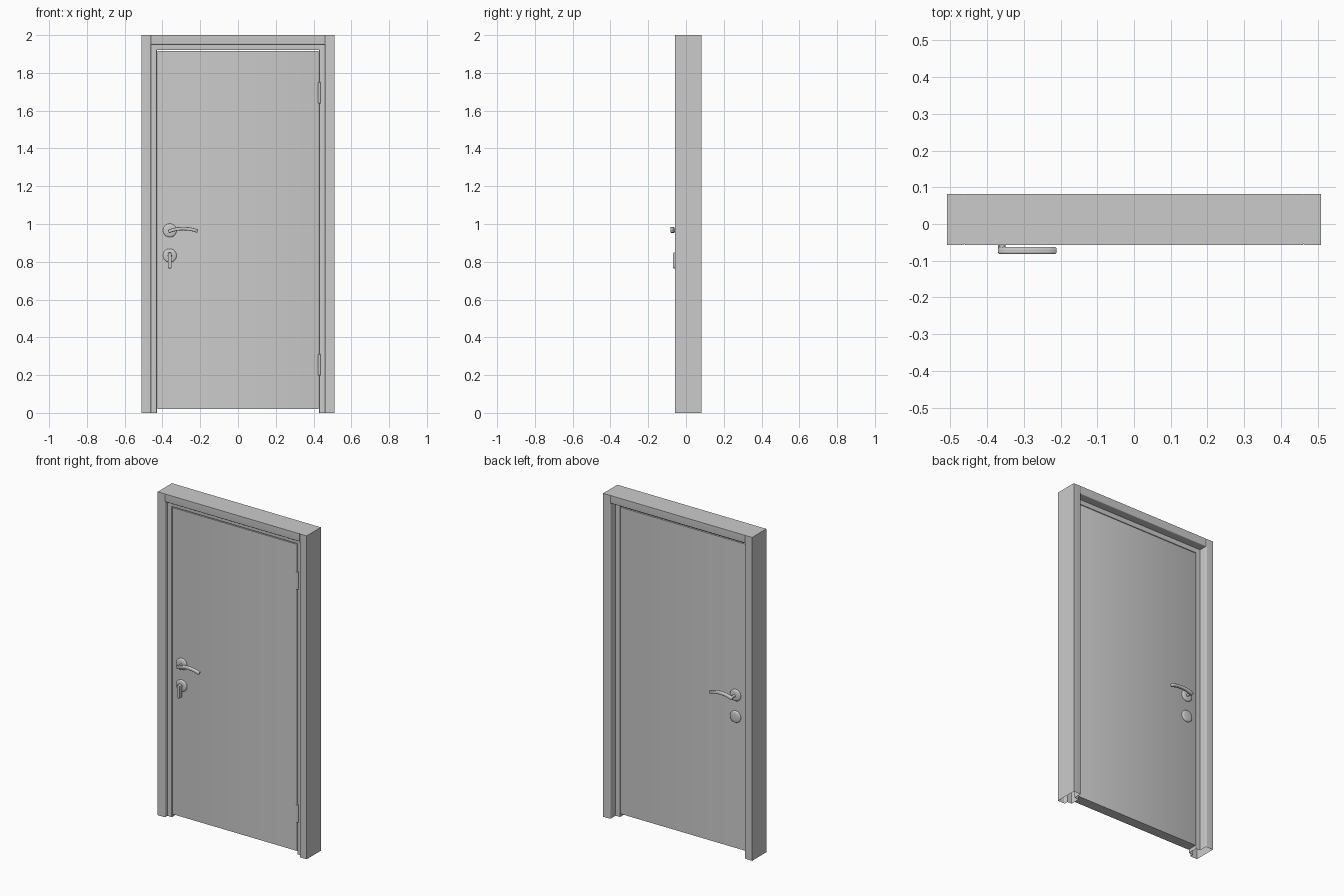
import bpy, bmesh, math
from mathutils import Vector

if "Cube" in bpy.data.objects:
    bpy.data.objects.remove(bpy.data.objects["Cube"])

FRONT, BACK = -0.033, 0.030      # door faces
HX, LEVER_Z, LOCK_Z = -0.361, 0.966, 0.833


def finish(name, bm, angle=35):
    bmesh.ops.recalc_face_normals(bm, faces=bm.faces)
    me = bpy.data.meshes.new(name)
    bm.to_mesh(me)
    bm.free()
    ob = bpy.data.objects.new(name, me)
    bpy.context.collection.objects.link(ob)
    bpy.ops.object.select_all(action='DESELECT')
    bpy.context.view_layer.objects.active = ob
    ob.select_set(True)
    bpy.ops.object.shade_smooth_by_angle(angle=math.radians(angle))
    return ob


def rounded(points, steps=4):
    """Round each (a, b, radius) corner of a closed outline."""
    out = []
    for i, (a, b, r) in enumerate(points):
        p = Vector((a, b))
        if r == 0:
            out.append(p)
            continue
        p0 = p + (Vector(points[i - 1][:2]) - p).normalized() * r
        p1 = p + (Vector(points[(i + 1) % len(points)][:2]) - p).normalized() * r
        for k in range(steps + 1):
            t = k / steps
            out.append(p0 * (1 - t) ** 2 + p * 2 * t * (1 - t) + p1 * t * t)
    return out


def loft(name, rings, cap_start=True, cap_end=True, angle=35):
    bm = bmesh.new()
    loops = [[bm.verts.new(v) for v in ring] for ring in rings]
    n = len(loops[0])
    for a, b in zip(loops, loops[1:]):
        for i in range(n):
            j = (i + 1) % n
            bm.faces.new((a[i], a[j], b[j], b[i]))
    if cap_start:
        bm.faces.new(loops[0])
    if cap_end:
        bm.faces.new(loops[-1])
    return finish(name, bm, angle)


def lathe_y(name, x, z, profile, seg=32):
    """Round part along y, profile = (radius, y) from the door outwards."""
    rings = [[(x + r * math.cos(2 * math.pi * i / seg), y,
               z + r * math.sin(2 * math.pi * i / seg)) for i in range(seg)]
             for r, y in profile]
    return loft(name, rings, angle=50)


# Stepped frame section: outer edge, front face, rebate, back face
section = rounded([(0.51, -0.057, 0), (0.46, -0.057, 0.006), (0.46, FRONT, 0),
                   (0.43, FRONT, 0.003), (0.43, BACK, 0.003), (0.46, BACK, 0),
                   (0.46, 0.082, 0.006), (0.51, 0.082, 0)])

# Jambs, open underneath
for side, s in (("left", -1), ("right", 1)):
    loft(side + "_jamb", [[(s * p.x, p.y, z) for p in section] for z in (0, 2)],
         cap_start=False)

# Header between the jambs
loft("header", [[(x, p.y, p.x + 1.49) for p in section] for x in (-0.46, 0.46)])

# Door panel
panel = rounded([(-0.427, FRONT, 0.002), (0.427, FRONT, 0.002),
                 (0.427, BACK, 0.002), (-0.427, BACK, 0.002)], 2)
loft("door_panel", [[(p.x, p.y, z) for p in panel] for z in (0.02, 1.916)])

# Hinges
for name, z in (("upper_hinge", 1.695), ("lower_hinge", 0.255)):
    rings = [[(0.431 + r * math.cos(i * math.pi / 8),
               FRONT - 0.003 + r * math.sin(i * math.pi / 8), z + dz)
              for i in range(16)]
             for r, dz in ((0.005, -0.056), (0.007, -0.054),
                           (0.007, 0.054), (0.005, 0.056))]
    loft(name, rings)


def rose(name, z, face, s):
    lathe_y(name, HX, z, [(0.036, face), (0.036, face + s * 0.005),
                          (0.034, face + s * 0.008), (0.029, face + s * 0.010),
                          (0.015, face + s * 0.011)])


def lever(name, s):
    """Bowed lever with a rounded rectangular section."""
    keys = [(-0.368, 0.960), (-0.345, 0.9685), (-0.320, 0.974), (-0.290, 0.976),
            (-0.260, 0.974), (-0.235, 0.969), (-0.213, 0.962)]
    pts = [Vector(k) for k in keys]
    sec = rounded([(-0.010, -0.009, 0.006), (0.010, -0.009, 0.006),
                   (0.010, 0.009, 0.006), (-0.010, 0.009, 0.006)])
    rings = []
    last = len(pts) - 1
    for i, p in enumerate(pts):
        d = (pts[min(i + 1, last)] - pts[max(i - 1, 0)]).normalized()
        ring = [(p.x - d.y * q.y, s * 0.072 + q.x, p.y + d.x * q.y) for q in sec]
        if i in (0, last):        # softened tips
            c = Vector((p.x, s * 0.072, p.y))
            tip = [c + (Vector(v) - c) * 0.75 for v in ring]
            inward = Vector((d.x, 0, d.y)) * (0.003 if i == 0 else -0.003)
            ring = [Vector(v) + inward for v in ring]
            rings += [tip, ring] if i == 0 else [ring, tip]
        else:
            rings.append(ring)
    loft(name, rings, angle=50)


# Handle sets on both faces
for side, face, s in (("front", FRONT, -1), ("back", BACK, 1)):
    rose(side + "_handle_rose", LEVER_Z, face, s)
    rose(side + "_lock_rose", LOCK_Z, face, s)
    lathe_y(side + "_handle_neck", HX + 0.003, LEVER_Z - 0.002,
            [(0.010, face), (0.008, face + s * 0.016), (0.008, s * 0.070)], 20)
    lever(side + "_lever", s)

# Thumb turn on the front lock
lathe_y("thumb_turn_neck", HX, LOCK_Z, [(0.012, FRONT), (0.010, -0.058)], 20)
turn = rounded([(HX - 0.010, 0.765, 0.007), (HX + 0.010, 0.765, 0.007),
                (HX + 0.010, 0.849, 0.007), (HX - 0.010, 0.849, 0.007)])
centre = Vector((HX, 0.807))
loft("thumb_turn", [[(c.x, y, c.y) for c in (centre + (p - centre) * k for p in turn)]
                    for y, k in ((-0.047, 0.95), (-0.050, 1), (-0.065, 1), (-0.068, 0.95))])
